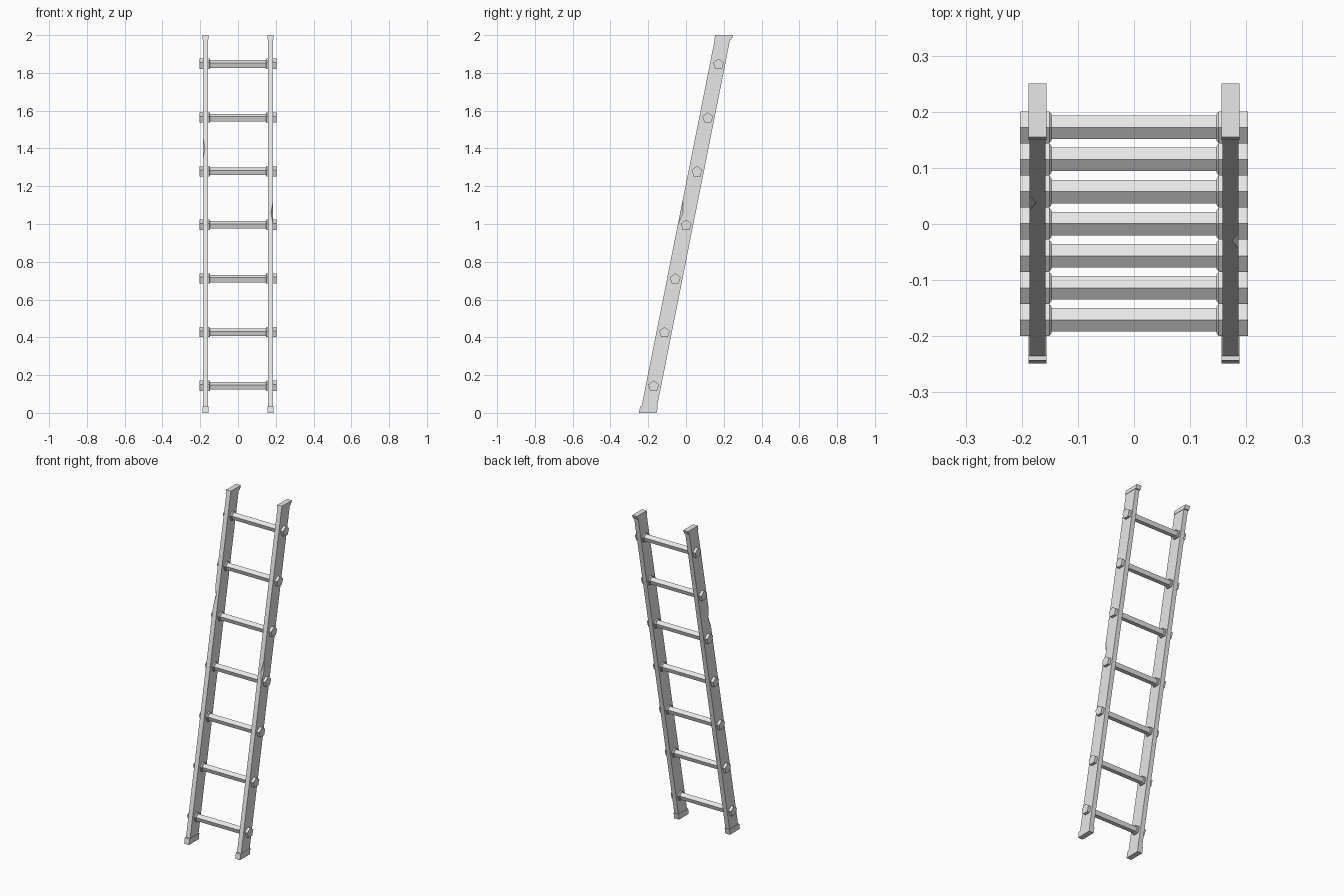
import bpy
import bmesh
from math import pi
from mathutils import Matrix, Vector

if "Cube" in bpy.data.objects:
    bpy.data.objects.remove(bpy.data.objects["Cube"], do_unlink=True)

LEAN = 0.2          # y shift per unit of height
RAIL_X = 0.172

grey = bpy.data.materials.new("plain_grey")
grey.use_nodes = True
grey.diffuse_color = (0.8, 0.8, 0.8, 1)
grey.node_tree.nodes["Principled BSDF"].inputs["Base Color"].default_value = (0.8, 0.8, 0.8, 1)


def finish(name, bm):
    bmesh.ops.recalc_face_normals(bm, faces=bm.faces)
    mesh = bpy.data.meshes.new(name)
    bm.to_mesh(mesh)
    bm.free()
    mesh.materials.append(grey)
    obj = bpy.data.objects.new(name, mesh)
    bpy.context.collection.objects.link(obj)
    return obj


def side_prism(name, x, half_width, profile):
    """Extrude a (y, z) side profile across the width."""
    bm = bmesh.new()
    face = bm.faces.new([bm.verts.new((x - half_width, y, z)) for y, z in profile])
    out = bmesh.ops.extrude_face_region(bm, geom=[face])
    new_verts = [v for v in out["geom"] if isinstance(v, bmesh.types.BMVert)]
    bmesh.ops.translate(bm, verts=new_verts, vec=(2 * half_width, 0, 0))
    return finish(name, bm)


def turned_rod(name, stations, y, z):
    """Five-sided rod along x, point up, from (x, radius) stations."""
    bm = bmesh.new()
    rings = []
    for x, r in stations:
        arms = [Matrix.Rotation(i * 2 * pi / 5, 3, 'X') @ Vector((0, 0, r)) for i in range(5)]
        rings.append([bm.verts.new(a + Vector((x, y, z))) for a in arms])
    for a, b in zip(rings, rings[1:]):
        for i in range(5):
            j = (i + 1) % 5
            bm.faces.new((a[i], a[j], b[j], b[i]))
    bm.faces.new(rings[0])
    bm.faces.new(rings[-1])
    return finish(name, bm)


def chip(rail, side, z):
    """Knock a splinter out of the outer front corner of a rail."""
    bm = bmesh.new()
    bmesh.ops.create_uvsphere(bm, u_segments=4, v_segments=2, radius=1)
    for v in bm.verts:
        x, y, h = v.co.x * 0.014, v.co.y * 0.016, v.co.z * 0.075
        v.co = (side * 0.188 + x, LEAN * (z + h - 1) - 0.042 + y, z + h)
    cutter = finish(rail.name + "_chip_cutter", bm)
    cutter.hide_render = True
    cutter.hide_set(True)
    cutter.display_type = 'WIRE'
    mod = rail.modifiers.new("chip", 'BOOLEAN')
    mod.operation = 'DIFFERENCE'
    mod.solver = 'EXACT'
    mod.object = cutter
    # apply the cut and drop the helper
    bpy.context.view_layer.update()
    cut = bpy.data.meshes.new_from_object(rail.evaluated_get(bpy.context.evaluated_depsgraph_get()))
    rail.modifiers.clear()
    rail.data = cut
    bpy.data.objects.remove(cutter, do_unlink=True)


# Leaning rails with a foot and a top cap each
for label, side, chip_z in (("left", 1, 1.06), ("right", -1, 1.4)):
    x = side * RAIL_X
    rail = side_prism(label + "_rail", x, 0.014,
                      [(-0.24, 0.01), (-0.158, 0.01), (0.235, 1.985), (0.154, 1.985)])
    chip(rail, side, chip_z)
    side_prism(label + "_foot", x, 0.016,
               [(-0.249, 0), (-0.155, 0), (-0.149, 0.035), (-0.243, 0.035)])
    side_prism(label + "_top_cap", x, 0.016,
               [(0.15, 1.978), (0.241, 1.978), (0.25, 2), (0.155, 2)])

# Rungs with a thicker collar through each rail
for k in range(7):
    z = 0.141 + 0.284 * k
    y = -0.171 + 0.0572 * k
    turned_rod(f"rung_{k + 1}", [(-0.16, 0.022), (0.16, 0.022)], y, z)
    for label, side in (("left", 1), ("right", -1)):
        turned_rod(f"{label}_collar_{k + 1}",
                   [(side * 0.147, 0.025), (side * 0.151, 0.03), (side * 0.203, 0.03)], y, z)
